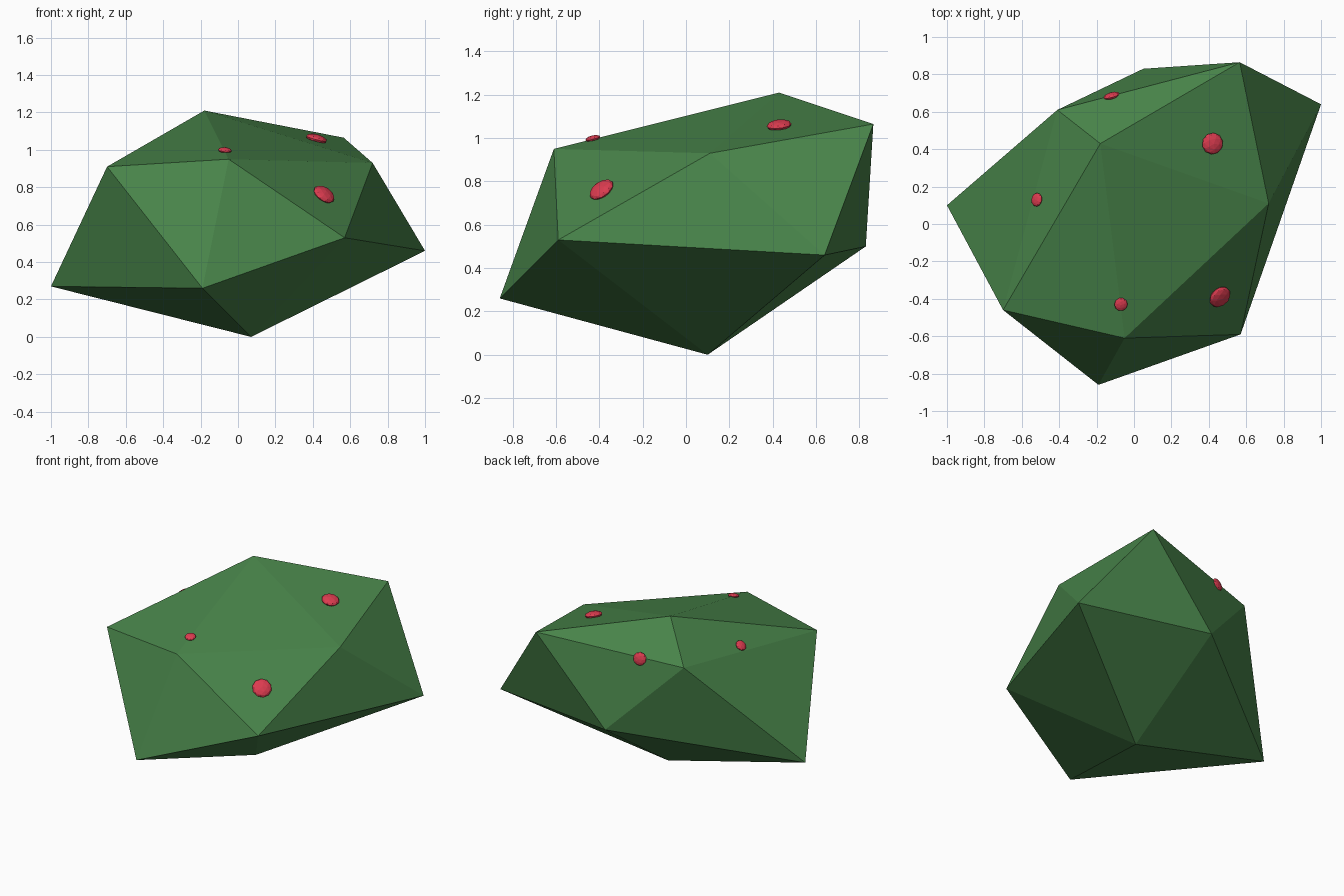
import bpy, bmesh
from mathutils import Vector, Matrix

if "Cube" in bpy.data.objects:
    bpy.data.objects.remove(bpy.data.objects["Cube"])


def material(name, rgb):
    m = bpy.data.materials.new(name)
    m.diffuse_color = (*rgb, 1)
    m.use_nodes = True
    m.node_tree.nodes["Principled BSDF"].inputs["Base Color"].default_value = m.diffuse_color
    return m


def finish(bm, name, mat):
    bmesh.ops.recalc_face_normals(bm, faces=bm.faces[:])
    mesh = bpy.data.meshes.new(name)
    bm.to_mesh(mesh)
    bm.free()
    mesh.materials.append(mat)
    ob = bpy.data.objects.new(name, mesh)
    bpy.context.collection.objects.link(ob)
    return ob


green = material("leaf_green", (0.065, 0.23, 0.068))
red = material("berry_red", (0.72, 0.045, 0.08))

# Bush body: a distorted icosahedron (top, two rings of five, bottom)
top = (-0.18, 0.43, 1.21)
upper = [(-0.70, -0.46, 0.91), (-0.05, -0.61, 0.95), (0.72, 0.11, 0.93),
         (0.565, 0.865, 1.065), (-0.41, 0.61, 0.975)]
lower = [(-0.19, -0.86, 0.26), (0.57, -0.59, 0.53), (1.0, 0.64, 0.46),
         (0.05, 0.83, 0.50), (-1.0, 0.10, 0.27)]
bottom = (0.07, 0.10, 0.0)

bm = bmesh.new()
t, b = bm.verts.new(top), bm.verts.new(bottom)
up = [bm.verts.new(p) for p in upper]
lo = [bm.verts.new(p) for p in lower]
for i in range(5):
    j = (i + 1) % 5
    for tri in ((t, up[i], up[j]), (up[i], lo[i], up[j]),
                (up[j], lo[i], lo[j]), (b, lo[j], lo[i])):
        bm.faces.new(tri)
finish(bm, "bush", green)

# Berries: flattened balls lying against the bush (centre, face normal, radius)
berries = [
    ((0.42, 0.43, 1.06), (0.26, -0.11, 0.96), 0.058),
    ((0.46, -0.39, 0.762), (0.49, -0.51, 0.70), 0.063),
    ((-0.07, -0.43, 0.998), (0.08, -0.24, 0.96), 0.036),
    ((-0.52, 0.13, 0.98), (-0.66, 0.13, 0.74), 0.037),
    ((-0.12, 0.685, 0.99), (-0.26, 0.94, 0.19), 0.045),
]
for i, (centre, normal, r) in enumerate(berries):
    bm = bmesh.new()
    turn = Vector(normal).to_track_quat('Z', 'Y').to_matrix().to_4x4()
    squash = Matrix.Diagonal((r, r, r * 0.4, 1))
    bmesh.ops.create_icosphere(bm, subdivisions=2, radius=1,
                               matrix=Matrix.Translation(centre) @ turn @ squash)
    finish(bm, f"berry_{i + 1}", red)
